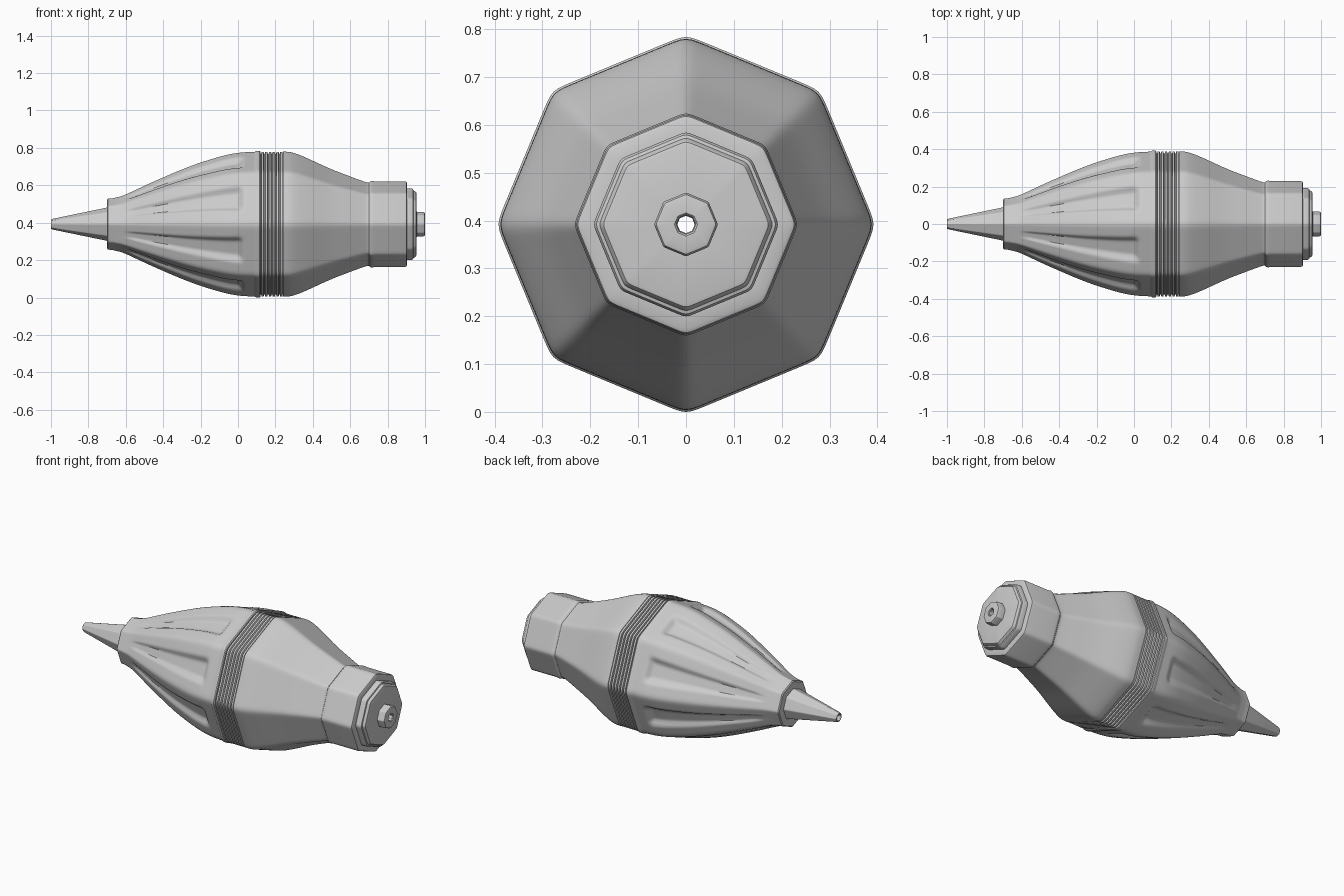
import bpy, bmesh, math
from math import cos, sin, pi, tau

if "Cube" in bpy.data.objects:
    bpy.data.objects.remove(bpy.data.objects["Cube"])

CZ = 0.392      # height of the long axis
SEG = 192       # samples around each ring
P = 60          # corner tightness of the rounded octagon


def octagon_radius(theta, r):
    """Rounded octagon with corners at 0, 45, 90... degrees."""
    a = r * cos(pi / 8) * 2 ** (1 / P)
    s = sum(max(0, cos(theta - pi / 8 - k * pi / 4)) ** P for k in range(8))
    return a * s ** (-1 / P)


def smooth(pts, n=8):
    """Catmull-Rom resampling of a profile."""
    out = []
    for i in range(len(pts) - 1):
        p = [pts[max(0, i - 1)], pts[i], pts[i + 1], pts[min(len(pts) - 1, i + 2)]]
        for j in range(n):
            t = j / n
            out.append(tuple(0.5 * (2 * b + (c - a) * t + (2 * a - 5 * b + 4 * c - d) * t * t
                                    + (3 * b - a - 3 * c + d) * t ** 3)
                             for a, b, c, d in zip(*p)))
    return out + [pts[-1]]


def step(t):
    t = min(1, max(0, t))
    return t * t * (3 - 2 * t)


def flute(x, theta, r):
    """Depth of the long tapered recess in the middle of each flat."""
    half = 0.022 + (x + 0.6) / 0.63 * 0.062
    if half <= 0:
        return 0
    off = abs((theta % (pi / 4)) - pi / 8) * r
    return 0.32 * half * step((half - off) / (0.45 * half)) * step((x + 0.62) / 0.08) * step((0.035 - x) / 0.04)


def lathe(name, profile, carve=None):
    bm = bmesh.new()
    rings = []
    for x, r in profile:
        ring = []
        for i in range(SEG):
            th = tau * i / SEG
            q = octagon_radius(th, r)
            if carve:
                q -= carve(x, th, r)
            ring.append(bm.verts.new((x, q * cos(th), CZ + q * sin(th))))
        rings.append(ring)
    for a, b in zip(rings, rings[1:]):
        for i in range(SEG):
            j = (i + 1) % SEG
            bm.faces.new((a[i], b[i], b[j], a[j]))
    for f in bm.faces:
        f.normal_flip()
    me = bpy.data.meshes.new(name)
    bm.to_mesh(me)
    bm.free()
    ob = bpy.data.objects.new(name, me)
    bpy.context.collection.objects.link(ob)
    bpy.ops.object.select_all(action='DESELECT')
    ob.select_set(True)
    bpy.context.view_layer.objects.active = ob
    bpy.ops.object.shade_smooth_by_angle(angle=math.radians(35))
    return ob


# tapered tip with a small opening
lathe("tip", [(-0.99, 0.018), (-1, 0.02), (-1, 0.025), (-0.985, 0.03), (-0.69, 0.091)])

# fluted front body, with its flat collar face
front = smooth([(-0.65, 0.143), (-0.6, 0.159), (-0.45, 0.228), (-0.26, 0.308),
                (-0.1, 0.36), (0, 0.381), (0.09, 0.387)], 10)
lathe("front_body", [(-0.7, 0.08), (-0.7, 0.13), (-0.695, 0.136), (-0.67, 0.138)] + front
      + [(0.097, 0.392), (0.115, 0.392), (0.12, 0.388), (0.12, 0.37)], flute)

# ribbed band
ribs = []
for k in range(6):
    x = 0.12 + k * 0.02
    ribs += [(x, 0.376), (x + 0.004, 0.377), (x + 0.006, 0.387), (x + 0.017, 0.387), (x + 0.019, 0.377)]
lathe("ribbed_band", ribs + [(0.242, 0.376)])

# rear body sweeping into the neck
lathe("rear_body", [(0.24, 0.37), (0.24, 0.387)] + smooth(
    [(0.245, 0.388), (0.29, 0.383), (0.36, 0.357), (0.49, 0.298), (0.6, 0.255), (0.68, 0.226), (0.7, 0.223)]))

# end collar and stepped end plate
lathe("end_collar", [(0.7, 0.222), (0.708, 0.23), (0.718, 0.232), (0.73, 0.229), (0.893, 0.229),
                     (0.9, 0.226), (0.904, 0.218), (0.904, 0.18)])
lathe("end_plate", [(0.9, 0.192), (0.928, 0.192), (0.936, 0.187), (0.938, 0.18), (0.944, 0.178),
                    (0.952, 0.172), (0.954, 0.165), (0.956, 0.05)])

# outlet nub and the through bore
lathe("outlet_nub", [(0.95, 0.066), (0.99, 0.066), (0.998, 0.062), (1, 0.056), (1, 0.024), (0.995, 0.02)])
lathe("bore", [(0.996, 0.02), (-0.995, 0.018)])
